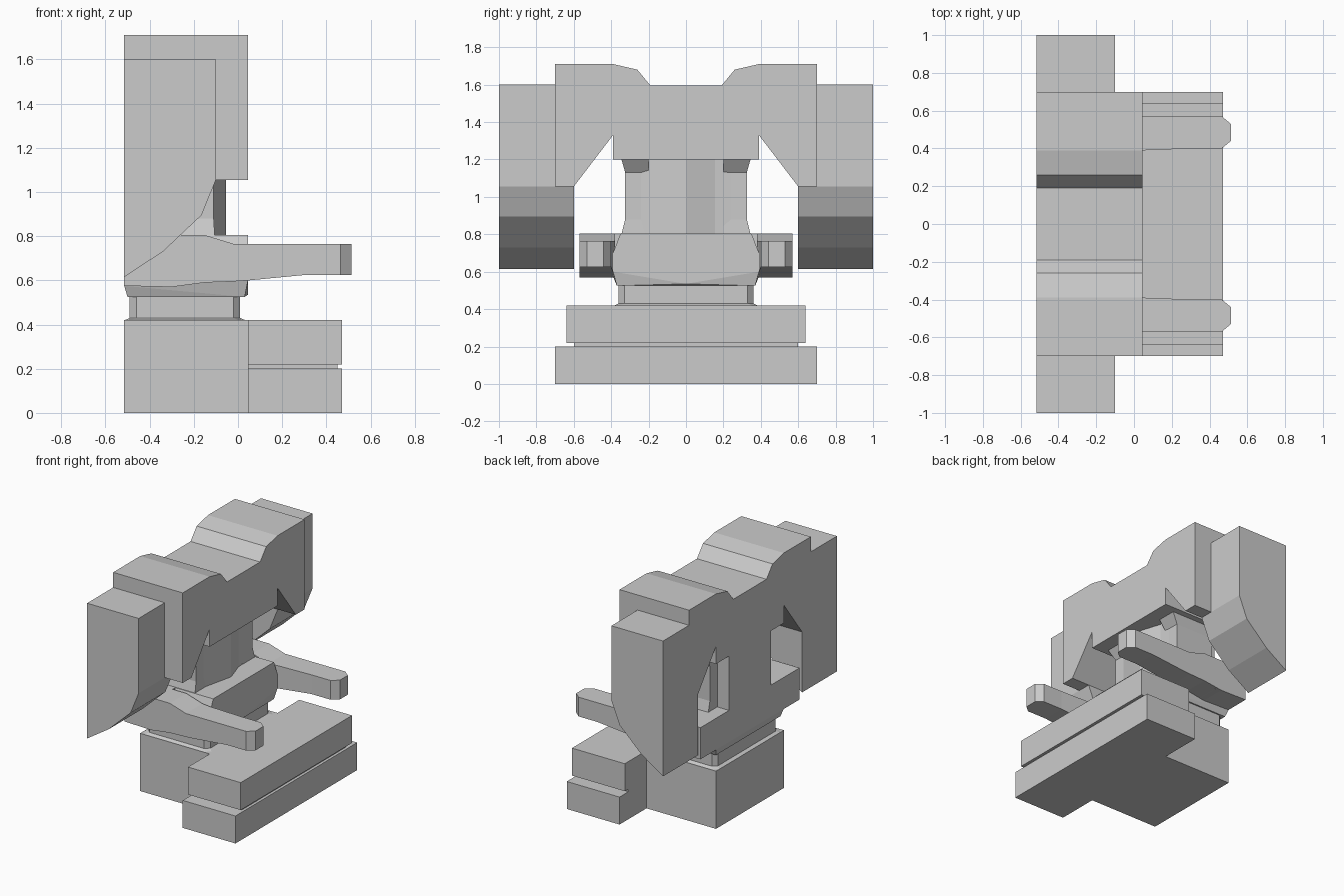
import bpy, bmesh

if "Cube" in bpy.data.objects:
    bpy.data.objects.remove(bpy.data.objects["Cube"])


def finish(bm, name):
    bmesh.ops.recalc_face_normals(bm, faces=bm.faces)
    me = bpy.data.meshes.new(name)
    bm.to_mesh(me)
    bm.free()
    ob = bpy.data.objects.new(name, me)
    bpy.context.collection.objects.link(ob)
    return ob


def loft(name, rings):
    """Skin matching rings of points and cap both ends."""
    bm = bmesh.new()
    vs = [[bm.verts.new(p) for p in r] for r in rings]
    n = len(rings[0])
    for a, b in zip(vs, vs[1:]):
        for i in range(n):
            j = (i + 1) % n
            bm.faces.new((a[i], a[j], b[j], b[i]))
    bm.faces.new(vs[0])
    bm.faces.new(vs[-1])
    return finish(bm, name)


def box(name, x0, x1, y, z0, z1):
    ring = [(x0, -y), (x1, -y), (x1, y), (x0, y)]
    return loft(name, [[(a, b, z) for a, b in ring] for z in (z0, z1)])


def hull(name, pts):
    bm = bmesh.new()
    for p in pts:
        bm.verts.new(p)
    bmesh.ops.convex_hull(bm, input=bm.verts)
    bmesh.ops.dissolve_limit(bm, angle_limit=0.01, verts=bm.verts, edges=bm.edges)
    return finish(bm, name)


BACK, FRONT = -0.515, 0.045

# Base: rear pedestal and stacked front steps
box("rear_pedestal", BACK, FRONT, 0.39, 0, 0.42)
box("front_lower_step", FRONT, 0.47, 0.70, 0, 0.20)
box("front_step_gap", FRONT, 0.45, 0.60, 0.20, 0.22)
box("front_upper_step", FRONT, 0.47, 0.64, 0.22, 0.42)


# Swivel neck: chamfered corners with a thin flared skirt
def neck_ring(g, z):
    x0, x1, y, c = -0.49 - g, 0.01 + g, 0.36 + g, 0.03
    return [(x0 + c, -y, z), (x1 - c, -y, z), (x1, -y + c, z), (x1, y - c, z),
            (x1 - c, y, z), (x0 + c, y, z), (x0, y - c, z), (x0, -y + c, z)]


loft("swivel_neck", [neck_ring(0.022, 0.42), neck_ring(0, 0.43), neck_ring(0, 0.53)])

# Central body with tapered underside and pointed front
pts = []
for s in (-1, 1):
    pts += [(-0.50, 0.37 * s, 0.525), (0.03, 0.37 * s, 0.525),
            (BACK, 0.39 * s, 0.575), (FRONT, 0.39 * s, 0.60),
            (BACK, 0.39 * s, 0.70), (FRONT, 0.39 * s, 0.70),
            (BACK, 0.35 * s, 0.805), (FRONT, 0.35 * s, 0.805)]
hull("body", pts + [(FRONT, 0, 0.535)])

# Rear crossbar joining the two arms
box("rear_crossbar", BACK, -0.26, 0.57, 0.575, 0.805)

# Arms: cross-sections along x as (x, bottom, top, inner y, outer y)
arm = [(BACK, 0.575, 0.805, 0.38, 0.57), (-0.30, 0.57, 0.805, 0.38, 0.57),
       (-0.15, 0.59, 0.805, 0.38, 0.57), (-0.02, 0.595, 0.765, 0.38, 0.57),
       (0.05, 0.60, 0.765, 0.39, 0.57), (0.31, 0.625, 0.765, 0.40, 0.57),
       (0.465, 0.625, 0.765, 0.40, 0.57), (0.513, 0.625, 0.765, 0.44, 0.53)]
for side, s in (("right", -1), ("left", 1)):
    loft(side + "_arm", [[(x, a * s, b), (x, o * s, b), (x, o * s, t), (x, a * s, t)]
                         for x, b, t, a, o in arm])

    # Column side flanges, flared at both ends
    loft(side + "_flange", [[(-0.42, 0.2 * s, z), (x, 0.2 * s, z), (x, y * s, z), (-0.42, y * s, z)]
                            for z, x, y in ((0.80, -0.105, 0.345), (0.88, -0.11, 0.325),
                                            (1.13, -0.11, 0.325), (1.20, -0.06, 0.345))])

    # Outer wings with curved-back lower edge
    wing = [(BACK, 1.60), (-0.10, 1.60), (-0.10, 1.055), (-0.165, 0.895),
            (-0.34, 0.73), (BACK, 0.615)]
    loft(side + "_wing", [[(x, y * s, z) for x, z in wing] for y in (0.6, 1.0)])

# Column with a ridged front
col = [(BACK, -0.24), (-0.11, -0.24), (-0.055, 0), (-0.105, 0.155), (-0.11, 0.24), (BACK, 0.24)]
loft("column", [[(x, y, z) for x, y in col] for z in (0.79, 1.21)])

# Head: arched beam profile mirrored about y = 0
half = [(0.19, 1.595), (0.26, 1.68), (0.39, 1.71), (0.70, 1.71), (0.70, 1.055),
        (0.60, 1.055), (0.39, 1.33), (0.39, 1.20)]
prof = half + [(-y, z) for y, z in reversed(half)]
loft("head_beam", [[(x, y, z) for y, z in prof] for x in (BACK, FRONT)])
